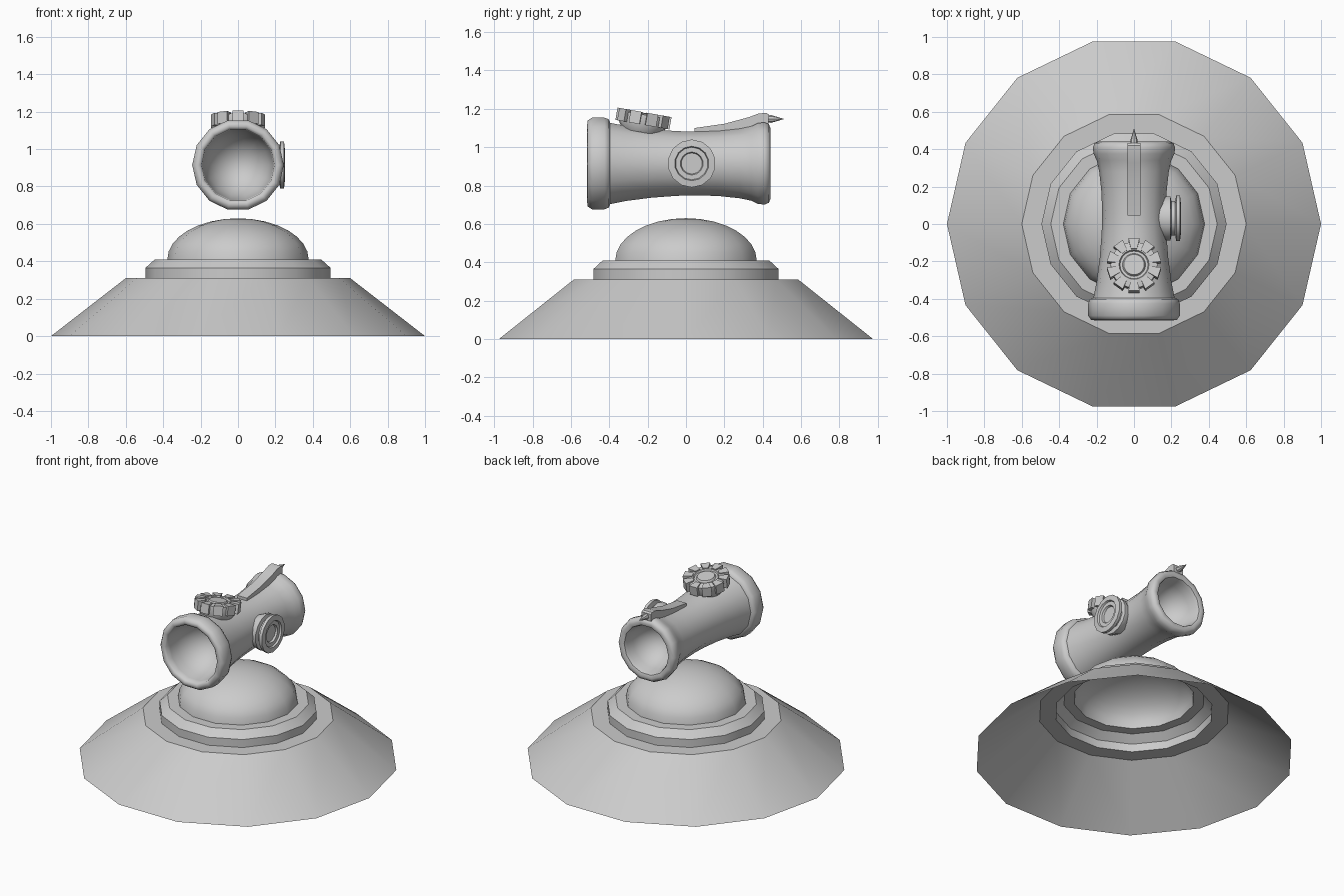
import bpy, bmesh
from math import pi, sin, cos, radians
from mathutils import Matrix, Vector

if "Cube" in bpy.data.objects:
    bpy.data.objects.remove(bpy.data.objects["Cube"])


def finish(name, bm, matrix=Matrix(), smooth=32):
    bmesh.ops.remove_doubles(bm, verts=bm.verts, dist=1e-5)
    bmesh.ops.recalc_face_normals(bm, faces=bm.faces)
    bm.transform(matrix)
    me = bpy.data.meshes.new(name)
    bm.to_mesh(me)
    bm.free()
    ob = bpy.data.objects.new(name, me)
    bpy.context.collection.objects.link(ob)
    bpy.ops.object.select_all(action='DESELECT')
    ob.select_set(True)
    bpy.context.view_layer.objects.active = ob
    bpy.ops.object.shade_smooth_by_angle(angle=radians(smooth))
    return ob


def lathe(name, profile, sides=14, matrix=Matrix(), smooth=32):
    """Revolve (radius, height) points around local z."""
    bm = bmesh.new()
    rings = [[bm.verts.new((r * cos(2 * pi * i / sides), r * sin(2 * pi * i / sides), h))
              for i in range(sides)] for r, h in profile]
    for a, b in zip(rings, rings[1:]):
        for i in range(sides):
            j = (i + 1) % sides
            bm.faces.new((a[i], a[j], b[j], b[i]))
    bmesh.ops.dissolve_degenerate(bm, edges=bm.edges, dist=1e-6)
    return finish(name, bm, matrix, smooth)


def arc(r, h0, height, n):
    """Quarter ellipse from the rim (r, h0) to the apex."""
    return [(r * cos(pi / 2 * k / n), h0 + height * sin(pi / 2 * k / n)) for k in range(n + 1)]


# stepped, open-bottomed base and its dome
lathe("base_skirt", [(1, 0), (0.6, 0.31), (0.495, 0.31), (0.495, 0.365),
                     (0.445, 0.41), (0.378, 0.41)])
lathe("base_dome", arc(0.378, 0.41, 0.22, 8))

# horizontal waisted tube, with a bowl sunk in each end
AXIS_Z = 0.915
along_y = Matrix.Translation((0, 0, AXIS_Z)) @ Matrix.Rotation(-pi / 2, 4, 'X')
front_bowl = [(r, h) for r, h in reversed(arc(0.19, -0.47, 0.24, 6))]
back_bowl = arc(0.16, 0.41, -0.2, 6)
outer = [(0.195, -0.505), (0.21, -0.515), (0.23, -0.512), (0.245, -0.49), (0.245, -0.425),
         (0.236, -0.402), (0.217, -0.395), (0.2, -0.31), (0.183, -0.18), (0.173, -0.05),
         (0.17, 0.05), (0.174, 0.17), (0.186, 0.28), (0.199, 0.34), (0.216, 0.375),
         (0.22, 0.41), (0.21, 0.432), (0.19, 0.44), (0.168, 0.432)]
lathe("tube_body", front_bowl + outer + back_bowl, 14, along_y, 50)

# side knob with a groove and recessed face
along_x = Matrix.Translation((0, 0.03, AXIS_Z)) @ Matrix.Rotation(pi / 2, 4, 'Y')
lathe("side_knob", [(0.1, 0.13), (0.12, 0.175), (0.12, 0.195), (0.095, 0.2), (0.095, 0.22),
                    (0.125, 0.226), (0.125, 0.246), (0.09, 0.25), (0.085, 0.238),
                    (0.06, 0.238), (0.055, 0.225), (0, 0.225)], 14, along_x)

# tilted toothed dial on top
tilt = Matrix.Translation((0, -0.222, 1.147)) @ Matrix.Rotation(radians(-10), 4, 'X')
lathe("dial_core", [(0.1, -0.07), (0.125, -0.03), (0.125, 0.022), (0.08, 0.03), (0.075, 0.02),
                    (0.062, 0.02), (0.055, 0.032), (0, 0.032)], 20, tilt)
bm = bmesh.new()
for k in range(10):
    ang = pi / 2 + 2 * pi * k / 10
    quad = [(0.085, -0.017), (0.143, -0.03), (0.143, 0.03), (0.085, 0.017)]
    rot = Matrix.Rotation(ang, 3, 'Z')
    lo = [bm.verts.new(rot @ Vector((x, y, -0.03))) for x, y in quad]
    hi = [bm.verts.new(rot @ Vector((x, y, 0.035))) for x, y in quad]
    bm.faces.new(lo[::-1])
    bm.faces.new(hi)
    for i in range(4):
        j = (i + 1) % 4
        bm.faces.new((lo[i], lo[j], hi[j], hi[i]))
finish("dial_teeth", bm, tilt)

# wedge-shaped clip along the top rear: side outline in (y, z) extruded across x
outline = [(0.045, 1.075), (0.3, 1.09), (0.43, 1.12), (0.432, 1.17), (0.42, 1.178),
           (0.38, 1.176), (0.33, 1.157), (0.2, 1.122), (0.045, 1.1)]
bm = bmesh.new()
face = bm.faces.new([bm.verts.new((-0.036, y, z)) for y, z in outline])
ext = bmesh.ops.extrude_face_region(bm, geom=[face])
bmesh.ops.translate(bm, vec=(0.072, 0, 0),
                    verts=[g for g in ext["geom"] if isinstance(g, bmesh.types.BMVert)])
finish("clip", bm)

# spike at the end of the clip
spike = Matrix.Translation((0, 0, 1.147)) @ Matrix.Rotation(-pi / 2, 4, 'X')
lathe("clip_spike", [(0, 0.41), (0.018, 0.41), (0.02, 0.445), (0, 0.512)], 8, spike)
